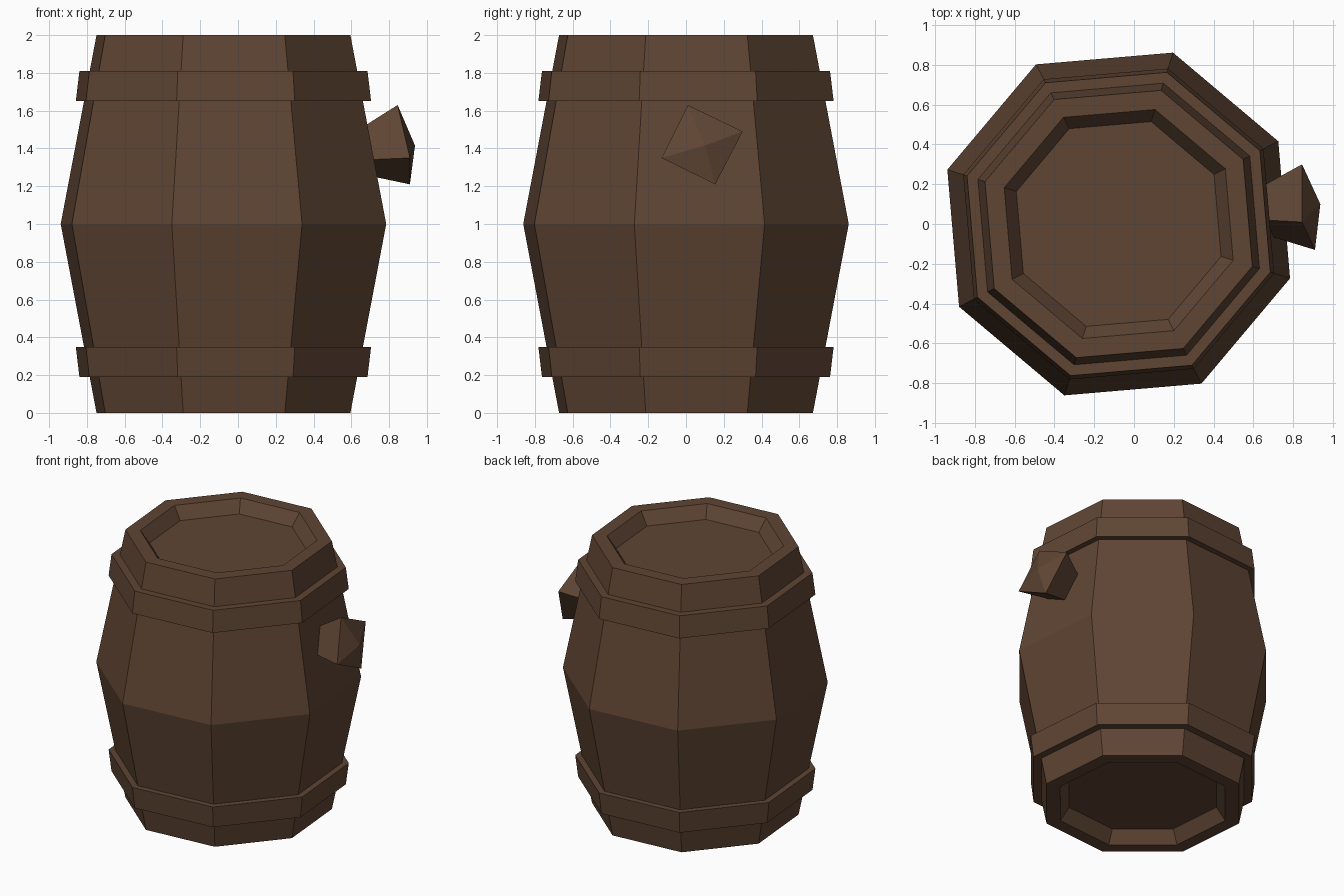
import bpy, bmesh
from math import cos, sin, radians
from mathutils import Vector

if "Cube" in bpy.data.objects:
    bpy.data.objects.remove(bpy.data.objects["Cube"])

CX, SIDES, START = -0.077, 8, 27.4

wood = bpy.data.materials.new("dark_wood")
wood.diffuse_color = (0.115, 0.06, 0.034, 1)
wood.use_nodes = True
wood.node_tree.nodes["Principled BSDF"].inputs["Base Color"].default_value = wood.diffuse_color


def finish(name, bm):
    bmesh.ops.recalc_face_normals(bm, faces=bm.faces)
    mesh = bpy.data.meshes.new(name)
    bm.to_mesh(mesh)
    bm.free()
    mesh.materials.append(wood)
    obj = bpy.data.objects.new(name, mesh)
    bpy.context.collection.objects.link(obj)
    return obj


def skin(bm, rings, closed=False):
    """Bridge rings of vertices; cap the ends or close into a loop."""
    n = len(rings[0])
    pairs = list(zip(rings, rings[1:])) + ([(rings[-1], rings[0])] if closed else [])
    for a, b in pairs:
        for i in range(n):
            j = (i + 1) % n
            bm.faces.new((a[i], a[j], b[j], b[i]))


def turned(name, profile, closed=False):
    """Eight-sided turned part from (radius, z) pairs."""
    bm = bmesh.new()
    rings = []
    for r, z in profile:
        angles = [radians(START + 360 / SIDES * i) for i in range(SIDES)]
        rings.append([bm.verts.new((CX + r * cos(a), r * sin(a), z)) for a in angles])
    skin(bm, rings, closed)
    if not closed:
        bm.faces.new(rings[0])
        bm.faces.new(rings[-1])
    return finish(name, bm)


# Barrel body with recessed heads at both ends
half = [(0.54, 0.09), (0.604, 0), (0.705, 0)]
turned("barrel_body", half + [(0.904, 1)] + [(r, 2 - z) for r, z in reversed(half)])

# Hoops, mirrored about mid height
hoop = [(0.72, 0.19), (0.80, 0.19), (0.82, 0.35), (0.75, 0.35)]
turned("lower_hoop", hoop, True)
turned("upper_hoop", [(r, 2 - z) for r, z in hoop], True)

# Tapered square bung with a shallow pointed end, tilted upward
bm = bmesh.new()
centre = Vector((0.878, 0.083, 1.42))
axis = Vector((0.98, 0.09, 0.18))
head = [Vector(p) for p in ((0.845, 0.01, 1.63), (0.845, 0.30, 1.49),
                            (0.91, 0.155, 1.21), (0.91, -0.13, 1.35))]
base = [centre - axis * 0.21 + (p - centre) * 0.6 for p in head]
outer = [bm.verts.new(p) for p in head]
inner = [bm.verts.new(p) for p in base]
tip = bm.verts.new((0.937, 0.10, 1.415))
skin(bm, [inner, outer])
bm.faces.new(inner)
for i in range(4):
    bm.faces.new((outer[i], outer[(i + 1) % 4], tip))
finish("bung", bm)
